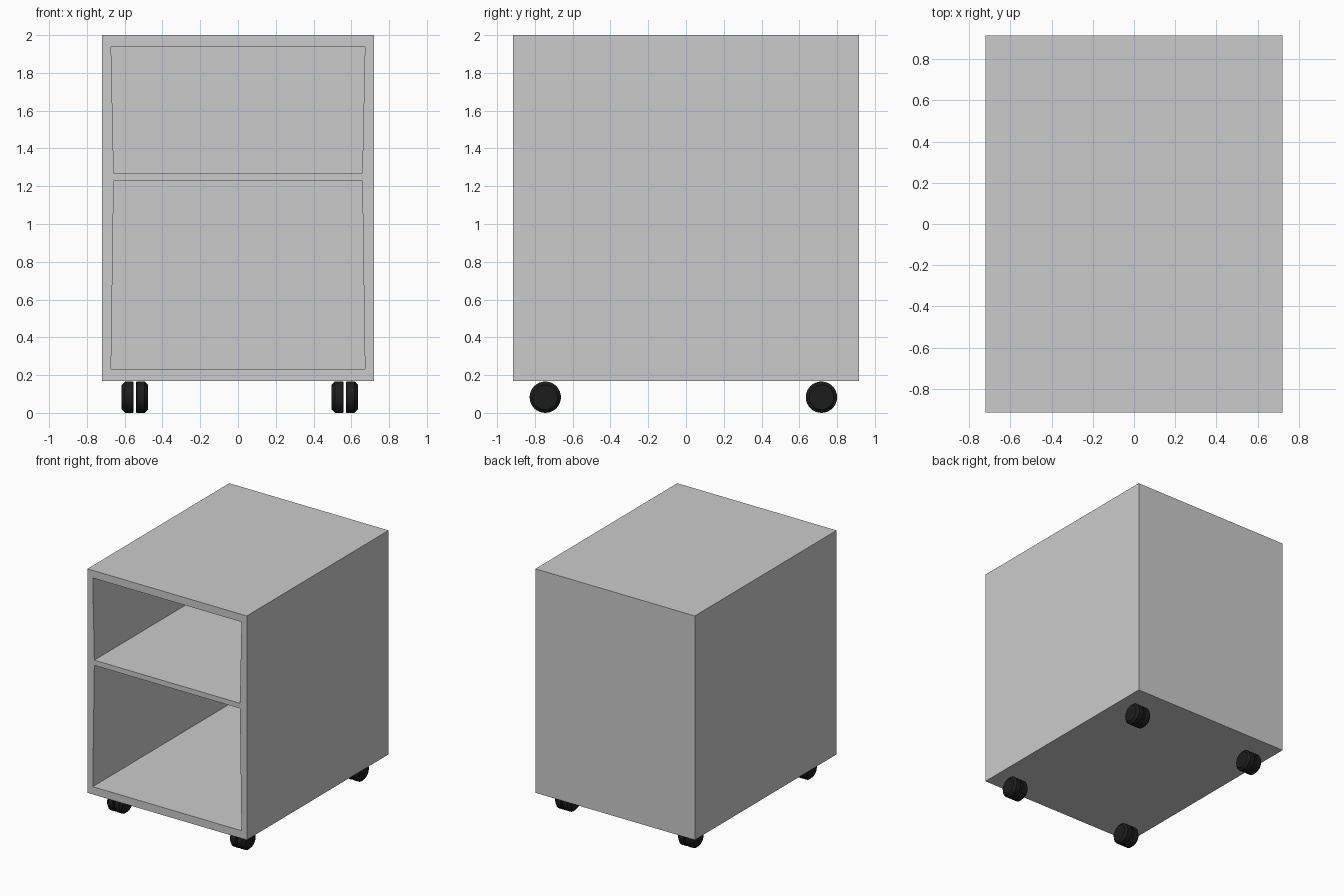
import bpy, bmesh, math

if "Cube" in bpy.data.objects:
    bpy.data.objects.remove(bpy.data.objects["Cube"])

W, Y, Z0, Z1 = 0.72, 0.915, 0.17, 2.0   # half width, half depth, bottom, top
BACK = 0.865                            # inner face of the back panel


def finish(bm, name, mat=None):
    bmesh.ops.recalc_face_normals(bm, faces=bm.faces)
    me = bpy.data.meshes.new(name)
    bm.to_mesh(me)
    bm.free()
    ob = bpy.data.objects.new(name, me)
    bpy.context.collection.objects.link(ob)
    if mat:
        me.materials.append(mat)
    return ob


# Cabinet body: closed shell with two slightly tapered open compartments
bm = bmesh.new()


def loop(half_bottom, zb, half_top, zt, y):
    pts = [(-half_bottom, zb), (half_bottom, zb), (half_top, zt), (-half_top, zt)]
    return [bm.verts.new((x, y, z)) for x, z in pts]


def tube(front, back):
    for i in range(4):
        j = (i + 1) % 4
        bm.faces.new((front[i], front[j], back[j], back[i]))
    bm.faces.new(back)


outer = loop(W, Z0, W, Z1, -Y)
tube(outer, loop(W, Z0, W, Z1, Y))
lower_dims = (0.672, 0.233, 0.658, 1.228)
upper_dims = (0.658, 1.27, 0.672, 1.938)
lower, upper = loop(*lower_dims, -Y), loop(*upper_dims, -Y)
tube(lower, loop(*lower_dims, BACK))
tube(upper, loop(*upper_dims, BACK))
# front rails, shelf edge and side stiles
bm.faces.new((outer[0], outer[1], lower[1], lower[0]))
bm.faces.new((outer[3], outer[2], upper[2], upper[3]))
bm.faces.new((lower[3], lower[2], upper[1], upper[0]))
bm.faces.new((outer[0], lower[0], lower[3], upper[0], upper[3], outer[3]))
bm.faces.new((outer[1], lower[1], lower[2], upper[1], upper[2], outer[2]))
finish(bm, "cabinet_body")

# Casters: twin wheels with chamfered rims
black = bpy.data.materials.new("black_plastic")
black.diffuse_color = (0.012, 0.012, 0.012, 1)
black.use_nodes = True
black.node_tree.nodes["Principled BSDF"].inputs["Base Color"].default_value = black.diffuse_color
R = 0.083
PROFILE = [(0.006, 0), (0.006, R - 0.004), (0.010, R), (0.052, R),
           (0.070, R - 0.018), (0.070, 0)]   # (distance from caster middle, radius)


def caster(name, cx, cy):
    bm = bmesh.new()
    for side in (-1, 1):
        vs = [bm.verts.new((side * x, 0, r)) for x, r in PROFILE]
        es = [bm.edges.new(p) for p in zip(vs, vs[1:])]
        bmesh.ops.spin(bm, geom=vs + es, cent=(0, 0, 0), axis=(1, 0, 0),
                       angle=math.tau, steps=32)
    bmesh.ops.remove_doubles(bm, verts=bm.verts, dist=0.0005)
    ob = finish(bm, name, black)
    ob.location = (cx, cy, R)
    bpy.ops.object.select_all(action='DESELECT')
    ob.select_set(True)
    bpy.context.view_layer.objects.active = ob
    bpy.ops.object.shade_smooth_by_angle(angle=math.radians(30))


for side, cx in (("left", -0.546), ("right", 0.565)):
    for end, cy in (("front", -0.745), ("back", 0.717)):
        caster(f"{end}_{side}_caster", cx, cy)
